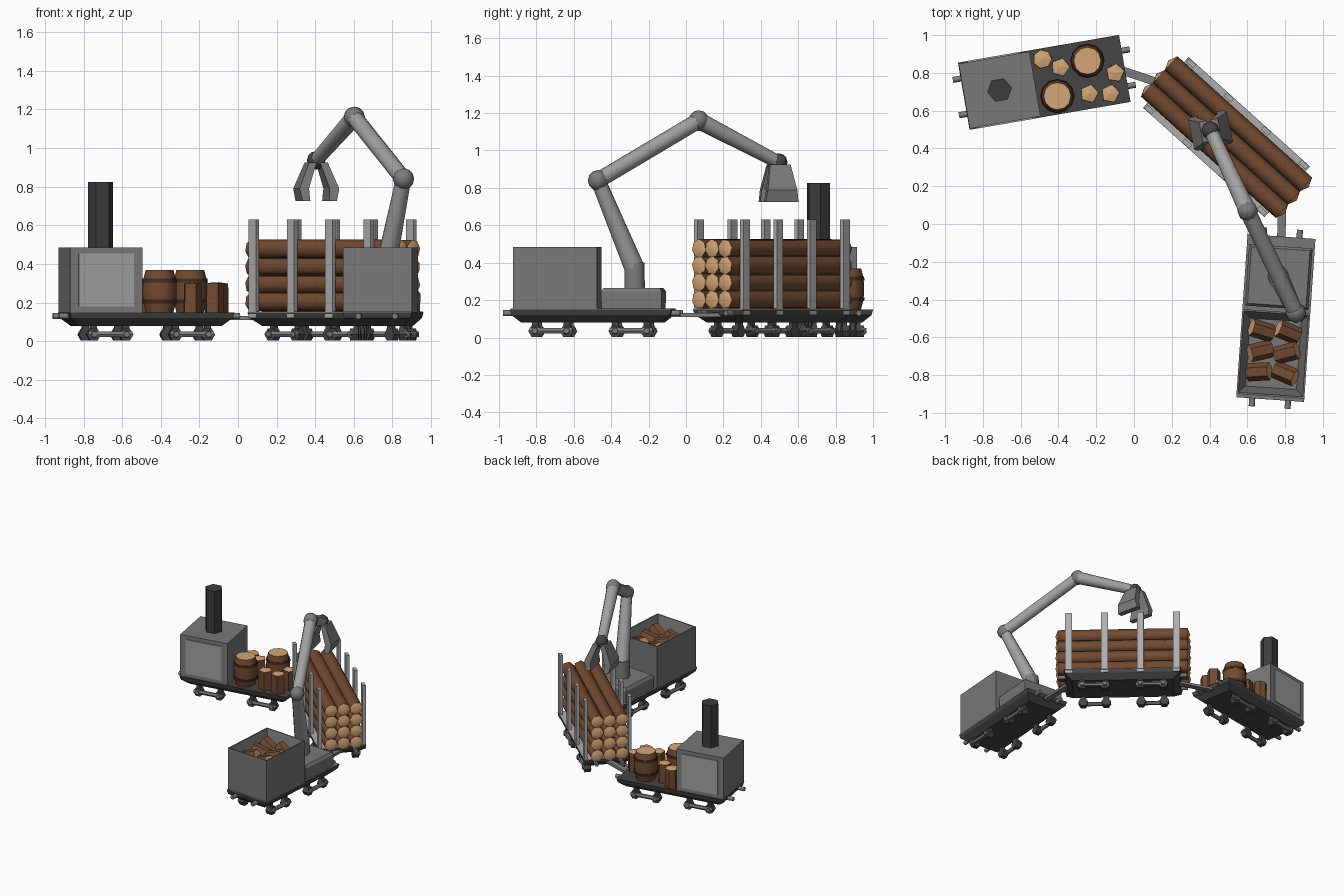
import bpy, bmesh, math, random
from mathutils import Matrix, Vector

if "Cube" in bpy.data.objects:
    bpy.data.objects.remove(bpy.data.objects["Cube"])

random.seed(4)


def material(name, r, g, b):
    m = bpy.data.materials.new(name)
    m.diffuse_color = (r, g, b, 1)
    m.use_nodes = True
    m.node_tree.nodes["Principled BSDF"].inputs["Base Color"].default_value = m.diffuse_color
    return m


GREY = material("body grey", 0.19, 0.19, 0.19)
PANEL = material("panel grey", 0.36, 0.36, 0.36)
STEEL = material("arm steel", 0.36, 0.36, 0.36)
STAKE = material("stake grey", 0.42, 0.42, 0.42)
JOINT = material("joint grey", 0.20, 0.20, 0.20)
DARK = material("chassis dark grey", 0.06, 0.06, 0.06)
SOOT = material("chimney dark", 0.045, 0.045, 0.045)
BARK = material("bark brown", 0.17, 0.068, 0.03)
WOOD = material("cut wood", 0.66, 0.38, 0.18)
HOOP = material("hoop dark brown", 0.05, 0.024, 0.012)


def circle(n, r, z):
    return [(r * math.cos(math.tau * i / n), r * math.sin(math.tau * i / n), z) for i in range(n)]


def rect(hx, hy, z, cx=0, cy=0):
    return [(cx + sx * hx, cy + sy * hy, z) for sx, sy in ((-1, -1), (1, -1), (1, 1), (-1, 1))]


def loft(name, sections, mat, M, cap=None, tip=0, smooth=0, band=None):
    """Skin the sections; cap = end material, tip = point on ends, band = (rows, material)."""
    bm = bmesh.new()
    rings = [[bm.verts.new(p) for p in s] for s in sections]
    n = len(rings[0])
    for k in range(len(rings) - 1):
        for i in range(n):
            j = (i + 1) % n
            f = bm.faces.new((rings[k][i], rings[k][j], rings[k + 1][j], rings[k + 1][i]))
            if band and k in band[0]:
                f.material_index = 2
    caps = [bm.faces.new(rings[0][::-1]), bm.faces.new(rings[-1])]
    for f in caps:
        f.material_index = 1
    bmesh.ops.recalc_face_normals(bm, faces=bm.faces)
    if tip:
        bmesh.ops.poke(bm, faces=caps, offset=tip)
    me = bpy.data.meshes.new(name)
    bm.to_mesh(me)
    bm.free()
    for m in (mat, cap or mat, band[1] if band else mat):
        me.materials.append(m)
    if smooth:
        me.shade_smooth()
        me.set_sharp_from_angle(angle=math.radians(smooth))
    ob = bpy.data.objects.new(name, me)
    ob.matrix_world = M
    bpy.context.collection.objects.link(ob)
    return ob


def rod(name, p, q, r0, r1, n, mat, M, **kw):
    p, q = Vector(p), Vector(q)
    d = q - p
    R = Matrix.Translation(p) @ d.to_track_quat('Z', 'Y').to_matrix().to_4x4()
    return loft(name, [circle(n, r0, 0), circle(n, r1, d.length)], mat, M @ R, **kw)


def block(name, x, y, z, mat, M):
    """Box from (low, high) ranges."""
    c = ((x[0] + x[1]) / 2, (y[0] + y[1]) / 2)
    h = ((x[1] - x[0]) / 2, (y[1] - y[0]) / 2)
    return loft(name, [rect(*h, z[0], *c), rect(*h, z[1], *c)], mat, M)


def ball(name, p, r, mat):
    s = [circle(8, max(r * math.sin(a), 0.002), -r * math.cos(a))
         for a in (math.pi * k / 6 for k in range(7))]
    loft(name, s, mat, Matrix.Translation(p), smooth=50)


def wagon(x, y, deg, top):
    """Chassis with tapered deck, buffers and two bogies."""
    M = Matrix.Translation((x, y, 0)) @ Matrix.Rotation(math.radians(deg), 4, 'Z')
    loft("deck", [rect(.375, .13, .08), rect(.425, .172, .12), rect(.4325, .18, .15)], DARK, M)
    if top != DARK:
        block("deck_top", (-.43, .43), (-.178, .178), (.15, .154), top, M)
    for sx in (-1, 1):
        for sy in (-1, 1):
            rod("buffer", (sx * .40, sy * .095, .13), (sx * .475, sy * .095, .13), .016, .016, 8,
                JOINT, M, smooth=50)
            for w in (-.085, .085):
                u = sx * .215 + w
                rod("wheel", (u, sy * .105, .034), (u, sy * .15, .034), .036, .036, 6, DARK, M)
                rod("wheel_hub", (u, sy * .15, .036), (u, sy * .165, .036), .02, .016, 6, JOINT, M)
                block("axle_box", (u - .018, u + .018), (sy * .12 - .012, sy * .12 + .012),
                      (.04, .085), DARK, M)
            rod("bogie_bar", (sx * .215 - .115, sy * .145, .036), (sx * .215 + .115, sy * .145, .036),
                .016, .016, 6, JOINT, M)
    return M


A = wagon(-.475, .75, 9.8, DARK)
B = wagon(.49, .46, -42, STAKE)
C = wagon(.751, -.498, 86, GREY)

# Coupling bars between wagons
for M0, M1, s in ((A, B, -1), (B, C, 1)):
    p, q = M0 @ Vector((.40, 0, .12)), M1 @ Vector((s * .40, 0, .12))
    d = (q - p).normalized()
    R = Matrix.Translation(p) @ Matrix.Rotation(math.atan2(d.y, d.x), 4, 'Z')
    block("coupling", (0, (q - p).length), (-.022, .022), (-.01, .01), JOINT, R)

# Cabin with side panels and chimney
block("cabin", (-.43, -.05), (-.174, .174), (.15, .485), GREY, A)
for s in (-1, 1):
    block("cabin_panel", (-.385, -.095), (s * .177 - .004, s * .177 + .004), (.18, .455), PANEL, A)
loft("chimney", [circle(6, .066, .48), circle(6, .066, .825)], SOOT,
     A @ Matrix.Translation((-.24, 0, 0)))

# Barrels with hoops
for x, y in ((-.406, .677), (-.247, .864)):
    prof = [(.15, .072), (.195, .083), (.195, .088), (.215, .091), (.215, .086), (.26, .089),
            (.305, .086), (.305, .091), (.325, .088), (.325, .083), (.37, .072)]
    loft("barrel", [circle(12, r, z) for z, r in prof], BARK, Matrix.Translation((x, y, 0)),
         cap=WOOD, smooth=35, band=((1, 2, 3, 6, 7, 8), HOOP))

# Standing log pieces
for i, (x, y) in enumerate(((-.485, .873), (-.39, .83), (-.237, .69), (-.125, .69), (-.10, .80))):
    R = Matrix.Translation((x, y, 0)) @ Matrix.Rotation(i * 1.3, 4, 'Z')
    n = 7 if i == 0 else 5
    loft("standing_log", [circle(n, .052, .15), circle(n, .05, .298)], BARK, R, cap=WOOD, tip=.008)

# Stack of long logs
for row in range(4):
    for col in (-1, 0, 1):
        R = (B @ Matrix.Translation((-.48, col * .094, .203 + row * .091))
             @ Matrix.Rotation(math.pi / 2, 4, 'Y') @ Matrix.Rotation(random.random() * 6, 4, 'Z'))
        loft("long_log", [circle(7, .05, 0), circle(7, .05, .96)], BARK, R, cap=WOOD, tip=.02, smooth=60)

# Side stakes
for s in (-1, 1):
    for u in (-.4, -.133, .133, .4):
        block("side_stake", (u - .025, u + .025), (s * .165 - .0125, s * .165 + .0125),
              (.12, .63), STAKE, B)

# Open bin with sloping inside, filled with short logs
loft("bin", [rect(.225, .18, .15, -.19), rect(.225, .18, .485, -.19),
             rect(.216, .171, .485, -.19), rect(.18, .135, .34, -.19)], GREY, C)
for i in range(6):
    u, v = -.07 - (i // 2) * .11, (-.07, .07)[i % 2]
    R = (C @ Matrix.Translation((u, v, .405)) @ Matrix.Rotation(random.uniform(-.5, .5), 4, 'Z')
         @ Matrix.Rotation(random.choice((-1, 1)) * 1.25, 4, 'X'))
    loft("short_log", [circle(6, .048, -.06), circle(6, .048, .06)], BARK, R, cap=WOOD)

# Crane base and pivot
loft("crane_base", [rect(.16, .165, .15, .218), rect(.163, .168, .245, .218),
                    rect(.15, .155, .265, .218)], GREY, C)
I = Matrix.Identity(4)
pivot = Vector((.763, -.275, .40))
rod("crane_pivot", (.763, -.275, .25), pivot, .058, .056, 10, JOINT, I, smooth=45)

# Crane arm
elbow, peak, wrist = Vector((.857, -.47, .84)), Vector((.602, .068, 1.16)), Vector((.405, .495, .937))
rod("lower_arm", pivot - Vector((0, 0, .03)), elbow, .054, .04, 10, STEEL, I, smooth=45)
rod("middle_arm", elbow, peak, .043, .043, 10, STEEL, I, smooth=45)
rod("upper_arm", peak, wrist, .046, .036, 10, STEEL, I, smooth=45)
ball("elbow_joint", elbow, .055, JOINT)
ball("peak_joint", peak, .055, JOINT)
ball("wrist_joint", wrist, .048, DARK)

# Grapple claws: bent plates widening towards the tip
G = Matrix.Translation((wrist.x, wrist.y, 0)) @ Matrix.Rotation(math.radians(12), 4, 'Z')
for s in (-1, 1):
    path = ((.01, .05, .925, .055), (.055, .105, .79, .08), (.05, .09, .725, .09))
    loft("grapple_claw", [rect((b - a) / 2, w, z, s * (a + b) / 2) for a, b, z, w in path], JOINT, G)
